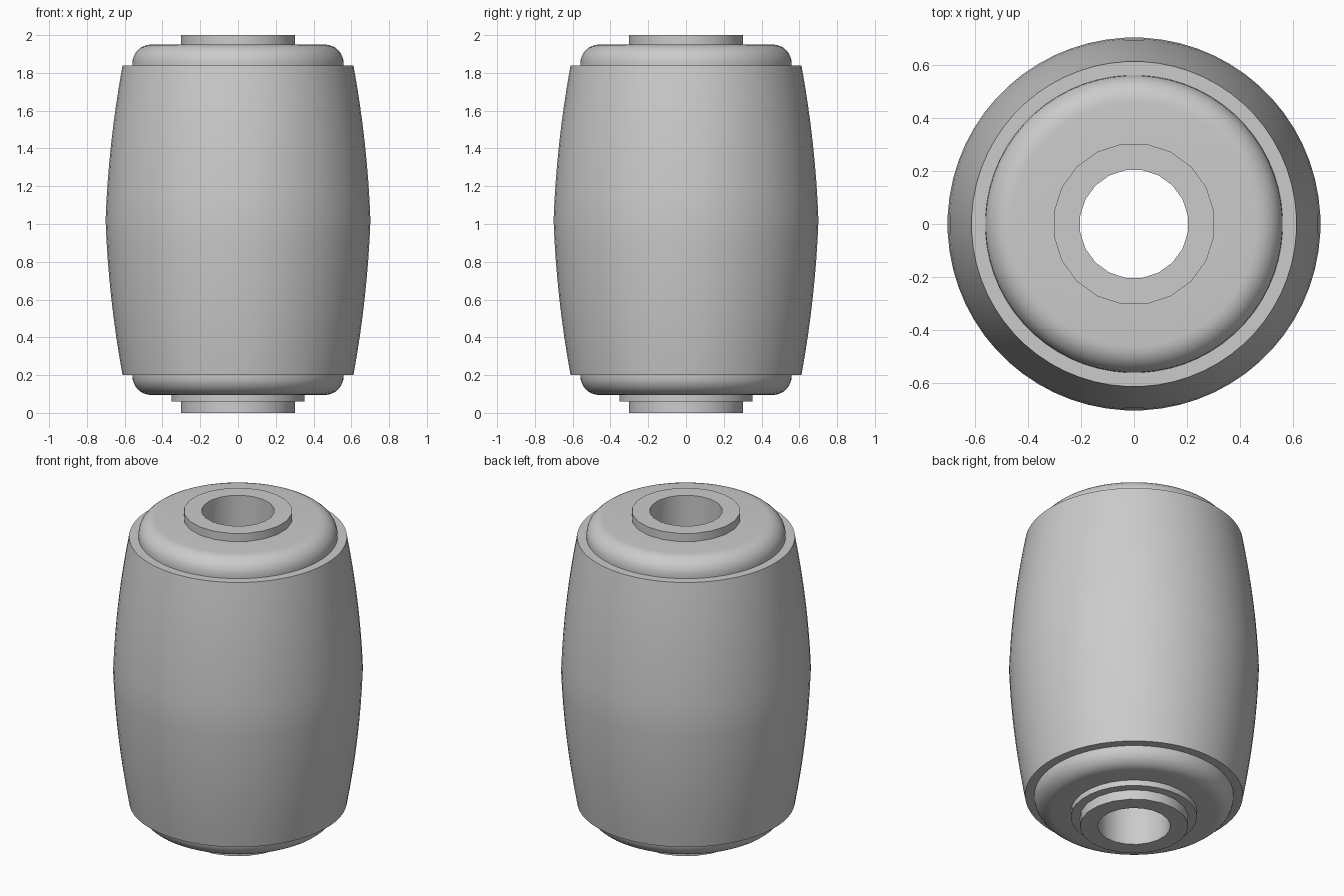
import bpy
import math

cube = bpy.data.objects.get("Cube")
if cube:
    bpy.data.objects.remove(cube, do_unlink=True)

# One plain grey for every part
GREY = (0.6, 0.6, 0.6, 1.0)
grey = bpy.data.materials.new("plain grey")
grey.use_nodes = True
grey.diffuse_color = GREY
grey.node_tree.nodes["Principled BSDF"].inputs["Base Color"].default_value = GREY


def lathe(name, profile, sides=64):
    """Spin a closed (radius, z) outline, listed counter-clockwise, about z."""
    verts, faces = [], []
    n = len(profile)
    for i in range(sides):
        a = 2 * math.pi * (i + 0.5) / sides
        verts += [(r * math.cos(a), r * math.sin(a), z) for r, z in profile]
    for i in range(sides):
        a, b = i * n, (i + 1) % sides * n
        for j in range(n):
            k = (j + 1) % n
            faces.append((a + j, b + j, b + k, a + k))
    mesh = bpy.data.meshes.new(name)
    mesh.from_pydata(verts, [], faces)
    mesh.materials.append(grey)
    obj = bpy.data.objects.new(name, mesh)
    bpy.context.collection.objects.link(obj)
    bpy.ops.object.select_all(action="DESELECT")
    obj.select_set(True)
    bpy.context.view_layer.objects.active = obj
    bpy.ops.object.shade_smooth_by_angle(angle=math.radians(35))
    return obj


# Bulging outer sleeve, each half a shallow arc meeting at the waist
LOW, HIGH, MID = 0.20, 1.84, 1.02
STEPS = 8


def bulge(t):
    """Radius from end (0) to waist (1)."""
    return 0.612 + 0.09 * t + 0.06 * t * (1 - t)


lower = [(bulge(i / STEPS), LOW + (MID - LOW) * i / STEPS) for i in range(STEPS + 1)]
upper = [(r, LOW + HIGH - z) for r, z in reversed(lower[:-1])]
lathe("outer_sleeve", [(0.55, LOW)] + lower + upper + [(0.55, HIGH)])

# Rubber core with rounded shoulders at both ends
CORE, FILLET, BOTTOM, TOP = 0.56, 0.10, 0.095, 1.95


def shoulder(z, start):
    """Quarter-round corner sweeping from the start angle."""
    angles = [math.radians(start + 90 * i / 8) for i in range(9)]
    return [(CORE - FILLET + FILLET * math.cos(a), z + FILLET * math.sin(a))
            for a in angles]


lathe("rubber_core", [(0.25, BOTTOM)] + shoulder(BOTTOM + FILLET, -90)
      + shoulder(TOP - FILLET, 0) + [(0.25, TOP)])

# Inner tube with an open bore, and the washer under the core
lathe("inner_tube", [(0.205, 0), (0.305, 0), (0.305, 2), (0.205, 2)], 20)
lathe("bottom_washer", [(0.25, 0.06), (0.355, 0.06), (0.355, 0.10), (0.25, 0.10)], 32)
